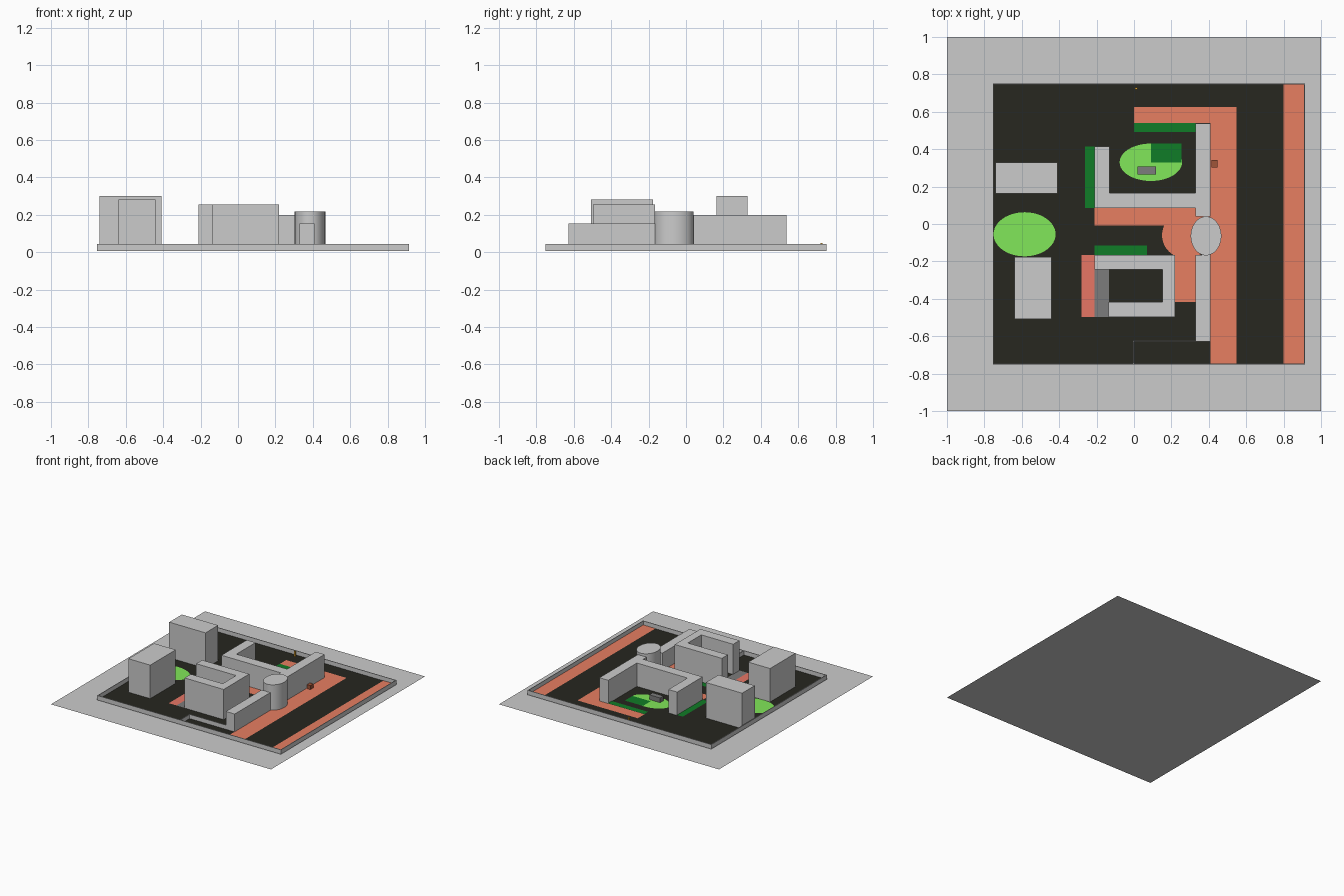
import bpy, bmesh, math

if "Cube" in bpy.data.objects:
    bpy.data.objects.remove(bpy.data.objects["Cube"])

def material(name, rgb):
    m = bpy.data.materials.new(name)
    m.diffuse_color = (*rgb, 1)
    m.use_nodes = True
    m.node_tree.nodes["Principled BSDF"].inputs["Base Color"].default_value = m.diffuse_color
    return m

ASPHALT = material("asphalt", (0.02, 0.02, 0.014))
BRICK = material("brick_paving", (0.80, 0.21, 0.12))
ROSE = material("rose_paving", (0.80, 0.18, 0.13))
GRASS = material("grass", (0.22, 0.80, 0.10))
HEDGE = material("hedge", (0.005, 0.20, 0.02))
SLATE = material("slate", (0.20, 0.20, 0.20))
BROWN = material("brown", (0.35, 0.09, 0.04))
ORANGE = material("orange", (0.80, 0.40, 0.03))
BASE = 0.006

def prism(name, pts, z0, z1=None, mat=None):
    """Flat polygon at z0, extruded up to z1 when given."""
    bm = bmesh.new()
    face = bm.faces.new([bm.verts.new((x, y, z0)) for x, y in pts])
    if z1 is not None:
        ext = bmesh.ops.extrude_face_region(bm, geom=[face], use_keep_orig=True)
        for v in ext["geom"]:
            if isinstance(v, bmesh.types.BMVert):
                v.co.z = z1
        bmesh.ops.recalc_face_normals(bm, faces=bm.faces)
    elif face.normal.z < 0 or (face.normal_update() or face.normal.z < 0):
        face.normal_flip()
    me = bpy.data.meshes.new(name)
    bm.to_mesh(me)
    bm.free()
    ob = bpy.data.objects.new(name, me)
    bpy.context.collection.objects.link(ob)
    if mat:
        me.materials.append(mat)
    return ob

def rect(x0, x1, y0, y1):
    return [(x0, y0), (x1, y0), (x1, y1), (x0, y1)]

def oval(cx, cy, rx, ry, n=48):
    return [(cx + rx * math.cos(2 * math.pi * i / n),
             cy + ry * math.sin(2 * math.pi * i / n)) for i in range(n)]

# Ground and site floor
prism("ground", rect(-1, 1, -1, 1), 0)
prism("site_floor", rect(-0.75, 0.91, -0.75, 0.75), 0.008, mat=ASPHALT)

# Low walls round the site and the front yard
T = 0.005
for name, r in {
    "wall_front": (-0.755, 0.915, -0.75, -0.75 + T),
    "wall_back": (-0.755, 0.915, 0.75 - T, 0.75),
    "wall_left": (-0.755, -0.755 + T, -0.75, 0.75),
    "wall_right": (0.91, 0.91 + T, -0.75, 0.75),
    "yard_wall_back": (-0.005, 0.41, -0.628, -0.628 + T),
    "yard_wall_left": (-0.005, -0.005 + T, -0.75, -0.628),
}.items():
    prism(name, rect(*r), BASE, 0.043)

# Paved paths
for name, r in {
    "main_path": (0.41, 0.548, -0.745, 0.626),
    "back_path": (0.0, 0.41, 0.54, 0.626),
    "court_path": (-0.21, 0.41, -0.007, 0.085),
    "side_path": (0.22, 0.33, -0.418, -0.165),
    "right_path": (0.80, 0.91, -0.745, 0.745),
}.items():
    prism(name, rect(*r), 0.010, mat=BRICK)
prism("round_plaza", oval(0.28, -0.06, 0.13, 0.125), 0.0105, mat=BRICK)
prism("left_path", rect(-0.28, -0.21, -0.498, -0.165), 0.010, mat=ROSE)
prism("slate_paving", rect(-0.21, -0.135, -0.498, -0.243), 0.010, mat=SLATE)

# Lawns and hedge beds
prism("garden_lawn", oval(0.09, 0.33, 0.167, 0.10), 0.011, mat=GRASS)
prism("left_lawn", oval(-0.585, -0.055, 0.166, 0.118), 0.011, mat=GRASS)
for name, r in {
    "back_bed": (0.0, 0.33, 0.493, 0.54),
    "left_bed": (-0.262, -0.21, 0.085, 0.415),
    "middle_bed": (-0.21, 0.07, -0.165, -0.115),
    "garden_bed": (0.09, 0.255, 0.33, 0.43),
}.items():
    prism(name, rect(*r), 0.0125, mat=HEDGE)

# Buildings
prism("left_back_block", rect(-0.74, -0.41, 0.164, 0.328), BASE, 0.30)
prism("left_front_block", rect(-0.64, -0.442, -0.508, -0.177), BASE, 0.283)
prism("front_wing", [(-0.21, -0.165), (-0.21, -0.243), (0.153, -0.243), (0.153, -0.417),
                     (-0.137, -0.417), (-0.137, -0.498), (0.218, -0.498), (0.218, -0.165)],
      BASE, 0.256)
prism("back_wing", [(-0.21, 0.085), (0.33, 0.085), (0.33, 0.04), (0.41, 0.04), (0.41, 0.538),
                    (0.33, 0.538), (0.33, 0.166), (-0.13, 0.166), (-0.13, 0.414), (-0.21, 0.414)],
      BASE, 0.20)
prism("front_strip", rect(0.33, 0.41, -0.628, -0.165), BASE, 0.155)
tower = prism("round_tower", oval(0.385, -0.064, 0.082, 0.104), BASE, 0.218)
bpy.context.view_layer.objects.active = tower
tower.select_set(True)
bpy.ops.object.shade_smooth_by_angle(angle=math.radians(30))

# Small fittings
prism("garden_bench", rect(0.02, 0.118, 0.264, 0.308), BASE, 0.05, SLATE)
prism("brown_crate", rect(0.414, 0.446, 0.303, 0.342), BASE, 0.042, BROWN)
prism("orange_post", rect(0.006, 0.018, 0.718, 0.73), BASE, 0.05, ORANGE)
